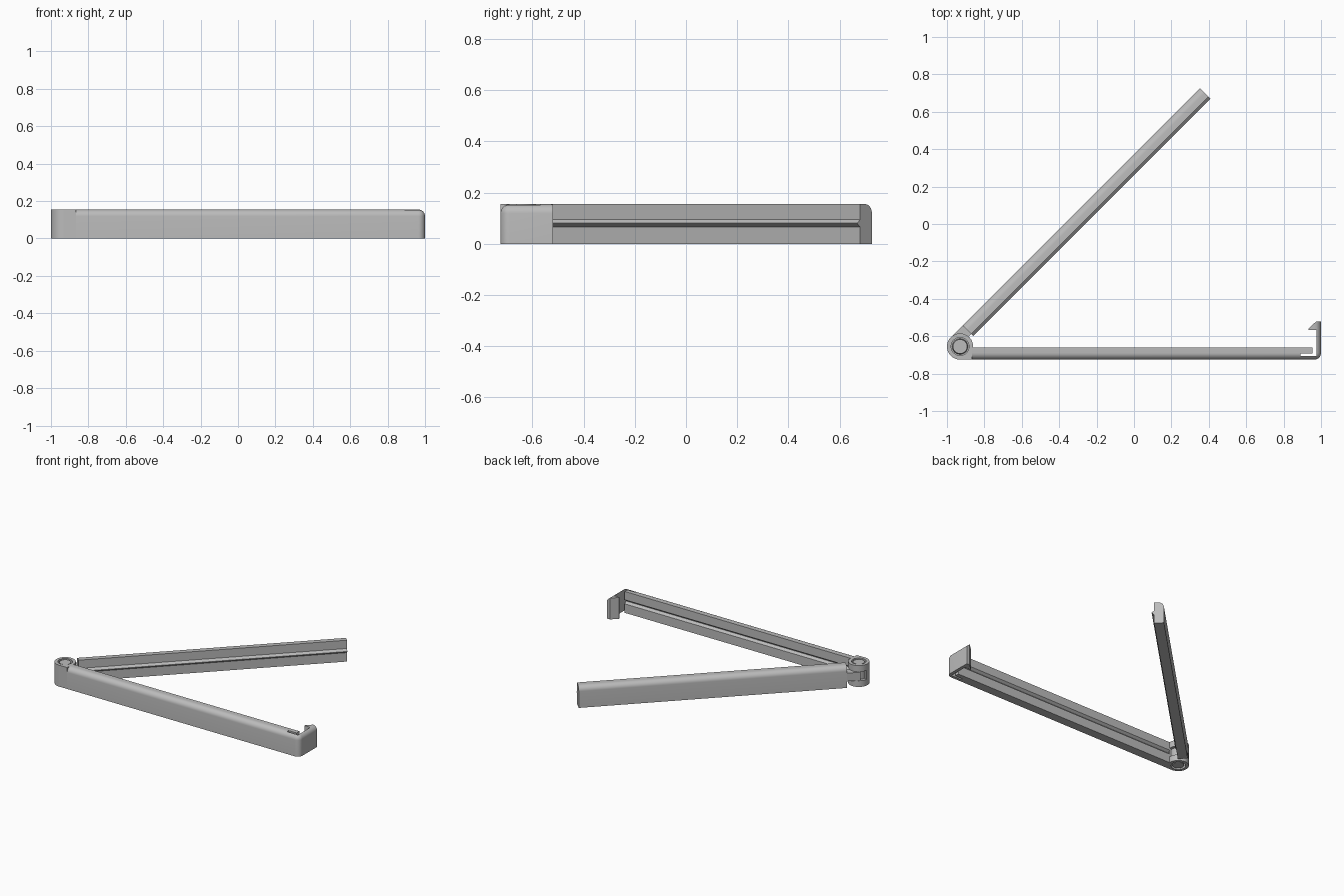
import bpy, bmesh, math
from mathutils import Matrix, Vector

if "Cube" in bpy.data.objects:
    bpy.data.objects.remove(bpy.data.objects["Cube"])

H = 0.155                      # overall height
HX, HY = -0.93, -0.655         # hinge axis
R = 0.07                       # hinge radius
FIL = 0.036                    # fillet on outer top edges

grey = bpy.data.materials.new("plain grey")
grey.diffuse_color = (0.5, 0.5, 0.5, 1)
grey.use_nodes = True
grey.node_tree.nodes["Principled BSDF"].inputs["Base Color"].default_value = grey.diffuse_color


def finish(bm, name):
    bmesh.ops.recalc_face_normals(bm, faces=bm.faces[:])
    me = bpy.data.meshes.new(name)
    bm.to_mesh(me)
    bm.free()
    ob = bpy.data.objects.new(name, me)
    bpy.context.collection.objects.link(ob)
    me.materials.append(grey)
    return ob


def extrude(name, pts, vec):
    """Extrude a closed loop of 3D points along vec."""
    bm = bmesh.new()
    f = bm.faces.new([bm.verts.new(p) for p in pts])
    r = bmesh.ops.extrude_face_region(bm, geom=[f], use_keep_orig=True)
    vs = [g for g in r["geom"] if isinstance(g, bmesh.types.BMVert)]
    bmesh.ops.translate(bm, verts=vs, vec=vec)
    return finish(bm, name)


def plan(name, pts, z0, z1):
    return extrude(name, [(x, y, z0) for x, y in pts], (0, 0, z1 - z0))


def arc(cx, cy, r, a0, a1, n):
    return [(cx + r * math.cos(math.radians(a0 + (a1 - a0) * i / n)),
             cy + r * math.sin(math.radians(a0 + (a1 - a0) * i / n))) for i in range(n + 1)]


def revolve(name, prof, closed):
    """Spin an (r, z) profile round the hinge axis."""
    bm = bmesh.new()
    vs = [bm.verts.new((HX + r, HY, z)) for r, z in prof]
    pairs = list(zip(vs, vs[1:])) + ([(vs[-1], vs[0])] if closed else [])
    es = [bm.edges.new(p) for p in pairs]
    bmesh.ops.spin(bm, geom=vs + es, cent=(HX, HY, 0), axis=(0, 0, 1),
                   angle=math.tau, steps=48, use_merge=True)
    bmesh.ops.remove_doubles(bm, verts=bm.verts[:], dist=1e-5)
    return finish(bm, name)


def boolean(target, tool, op):
    m = target.modifiers.new("cut", 'BOOLEAN')
    m.operation, m.object, m.solver = op, tool, 'EXACT'
    bpy.context.view_layer.objects.active = target
    bpy.ops.object.modifier_apply(modifier=m.name)
    bpy.data.objects.remove(tool)


# Lower arm with springy latch and slot, drawn in plan
lower = plan("lower_arm_with_latch", [
    (-0.865, -0.66), (-0.865, -0.76), (1.05, -0.76), (1.05, -0.52), (0.975, -0.52),
    (0.932, -0.56), (0.932, -0.568), (0.977, -0.568), (0.977, -0.705),
    (0.89, -0.705), (0.89, -0.692), (0.955, -0.692), (0.955, -0.66)], -0.05, 0.2)

# Rounded envelope that shapes its outer edges
bm = bmesh.new()
bmesh.ops.create_cube(bm, size=1)
for v in bm.verts:
    v.co = Vector((1 if v.co.x > 0 else -1.2, -0.3 if v.co.y > 0 else -0.725,
                   H if v.co.z > 0 else 0))
bm.edges.ensure_lookup_table()


def outer(e):
    a, b = e.verts
    on = lambda i, val: abs(a.co[i] - val) < 1e-4 and abs(b.co[i] - val) < 1e-4
    return [on(0, 1), on(1, -0.725), on(2, H)].count(True) == 2


bmesh.ops.bevel(bm, geom=[e for e in bm.edges if outer(e)], offset=FIL,
                offset_type='OFFSET', segments=8, profile=0.5, affect='EDGES')
boolean(lower, finish(bm, "envelope"), 'INTERSECT')

# V groove along its inner face
groove = extrude("groove_cutter", [(-0.9, -0.655, 0.099), (-0.9, -0.677, 0.081),
                 (-0.9, -0.677, 0.079), (-0.9, -0.655, 0.061)], (1.86, 0, 0))
boolean(lower, groove, 'DIFFERENCE')

# Lower hinge half: corner block, two rings and an outer shell
block = plan("hinge_corner_block", [(-0.865, HY - R), (-0.865, -0.66), (HX + R, -0.66)]
             + arc(HX, HY, R, -7.5, -90, 11), 0, H)
rings = [revolve(n, [(0.048, z), (R, z), (R, z + 0.045), (0.048, z + 0.045)], True)
         for n, z in (("hinge_bottom_ring", 0), ("hinge_top_ring", H - 0.045))]
shell = plan("hinge_shell", arc(HX, HY, R, 172.5, 352.5, 24)
             + arc(HX, HY, 0.055, 352.5, 172.5, 24), 0.045, H - 0.045)

# Middle knuckle with pin ends
knuckle = revolve("hinge_knuckle_and_pin", [
    (0, 0.004), (0.038, 0.004), (0.042, 0.047), (0.052, 0.047),
    (0.052, 0.108), (0.042, 0.108), (0.038, H - 0.004), (0, H - 0.004)], False)

# Upper arm with ridge, and its connector to the knuckle
swing = Matrix.Translation((HX, HY, 0)) @ Matrix.Rotation(math.radians(45), 4, 'Z')
prof = ([(0.005, 0), (R, 0)] + arc(R - FIL, H - FIL, FIL, 0, 90, 8)
        + [(0.005, H), (0.005, 0.095), (-0.011, 0.081), (-0.011, 0.079), (0.005, 0.065)])
upper = extrude("upper_arm_with_ridge", [(0.09, v, z) for v, z in prof], (1.794, 0, 0))
link = plan("upper_arm_connector", [(0, 0.005), (0.09, 0.005), (0.09, R), (0, R)], 0.048, 0.107)
for ob in (upper, link):
    ob.data.transform(swing)

# Smooth curved faces, keep edges sharp
bpy.ops.object.select_all(action='DESELECT')
for ob in [lower, block, shell, knuckle, upper, link] + rings:
    ob.select_set(True)
bpy.context.view_layer.objects.active = lower
bpy.ops.object.shade_smooth_by_angle(angle=math.radians(30))
